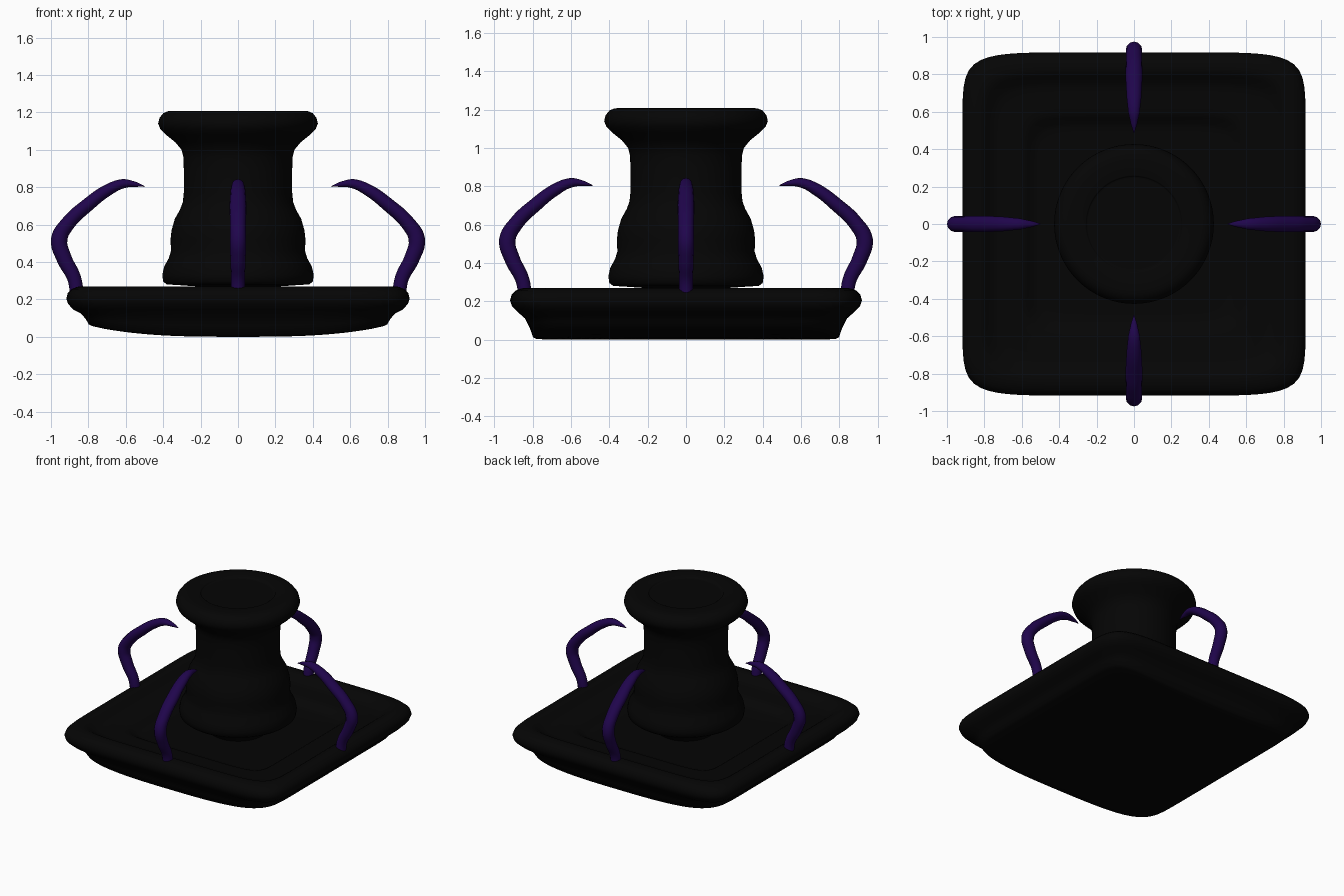
import bpy, bmesh, math
from mathutils import Matrix

cube = bpy.data.objects.get("Cube")
if cube:
    bpy.data.objects.remove(cube)


def make_material(name, rgb):
    mat = bpy.data.materials.new(name)
    mat.use_nodes = True
    mat.diffuse_color = (*rgb, 1)
    mat.node_tree.nodes["Principled BSDF"].inputs["Base Color"].default_value = (*rgb, 1)
    return mat


black = make_material("soft black", (0.0015, 0.0015, 0.0015))
purple = make_material("deep purple", (0.014, 0.0015, 0.072))


def add_object(name, mesh, mat):
    mesh.materials.clear()
    mesh.materials.append(mat)
    for poly in mesh.polygons:
        poly.use_smooth = True
    obj = bpy.data.objects.new(name, mesh)
    bpy.context.collection.objects.link(obj)
    return obj


def loft(name, outline, profile, mat, lift=None):
    """Skin scaled copies of an outline along a (scale, z) profile, with both ends capped."""
    bm = bmesh.new()
    rings = []
    for s, z in profile:
        rings.append([bm.verts.new((x * s, y * s, z + (lift(x * s, z) if lift else 0)))
                      for x, y in outline])
    n = len(outline)
    for a, b in zip(rings, rings[1:]):
        for i in range(n):
            j = (i + 1) % n
            bm.faces.new((a[i], a[j], b[j], b[i]))
    bm.faces.new(rings[0][::-1])
    bm.faces.new(rings[-1])
    mesh = bpy.data.meshes.new(name)
    bm.to_mesh(mesh)
    bm.free()
    return add_object(name, mesh, mat)


def soft_square_point(t):
    """Push a direction out to a rounded square that bulges a little to front and back."""
    c, s = math.cos(t), math.sin(t)
    lo, hi = 0.5, 2.0
    for _ in range(30):
        mid = (lo + hi) / 2
        if abs(c * mid) ** 7 + abs(s * mid) ** 13 < 1:
            lo = mid
        else:
            hi = mid
    return c * lo, s * lo


def angles(n):
    return [2 * math.pi * i / n for i in range(n)]


# Square tray with rounded rim and two steps down to the middle
def tray_lift(x, z):
    outer = abs(x) / 0.8
    return 0.06 * outer ** 3 * max(0, 1 - z / 0.14) if z < 0.14 else 0


tray_profile = [(0.02, 0), (0.2, 0), (0.4, 0), (0.6, 0), (0.72, 0), (0.78, 0.003), (0.798, 0.012),
                (0.815, 0.06), (0.84, 0.11), (0.88, 0.145), (0.908, 0.175), (0.918, 0.205),
                (0.91, 0.235), (0.89, 0.255), (0.86, 0.267), (0.83, 0.27), (0.81, 0.266),
                (0.79, 0.254), (0.76, 0.232), (0.735, 0.222), (0.7, 0.219), (0.62, 0.217),
                (0.59, 0.213), (0.57, 0.202), (0.54, 0.18), (0.52, 0.172), (0.48, 0.17),
                (0.3, 0.17), (0.05, 0.17)]
loft("tray", [soft_square_point(t) for t in angles(176)], tray_profile, black, tray_lift)

# Round waisted vase with flared lip and a shallow inset disc on top
vase_profile = [(0.2, 0.16), (0.2, 0.268), (0.3, 0.275), (0.38, 0.28),
                (0.4, 0.295), (0.405, 0.33), (0.395, 0.375), (0.37, 0.42), (0.358, 0.46),
                (0.361, 0.52), (0.355, 0.57), (0.338, 0.63), (0.31, 0.68), (0.295, 0.72),
                (0.29, 0.77), (0.29, 0.9), (0.292, 0.96), (0.302, 1.0), (0.335, 1.04),
                (0.385, 1.08), (0.415, 1.11), (0.427, 1.14), (0.42, 1.17), (0.4, 1.195),
                (0.375, 1.206), (0.35, 1.208), (0.26, 1.208), (0.256, 1.206), (0.254, 1.2),
                (0.25, 1.198), (0.24, 1.198), (0.05, 1.198)]
loft("vase", [(math.cos(t), math.sin(t)) for t in angles(64)], vase_profile, black)

# Curved claws, one in the middle of each side: reach, height, thickness
claw_path = [(0.86, 0.2, 0.036), (0.875, 0.31, 0.037), (0.93, 0.42, 0.041), (0.956, 0.52, 0.044),
             (0.91, 0.605, 0.039), (0.80, 0.708, 0.036), (0.70, 0.782, 0.032),
             (0.615, 0.818, 0.025), (0.55, 0.815, 0.014), (0.5, 0.804, 0.002)]
curve = bpy.data.curves.new("claw_path", "CURVE")
curve.dimensions = "3D"
curve.bevel_depth = 1
curve.bevel_resolution = 4
curve.resolution_u = 6
curve.use_fill_caps = True
spline = curve.splines.new("BEZIER")
spline.bezier_points.add(len(claw_path) - 1)
for point, (reach, height, thick) in zip(spline.bezier_points, claw_path):
    point.co = (reach, 0, height)
    point.radius = thick
    point.handle_left_type = point.handle_right_type = "AUTO"
source = bpy.data.objects.new("claw_source", curve)
bpy.context.collection.objects.link(source)
bpy.context.view_layer.update()
evaluated = source.evaluated_get(bpy.context.evaluated_depsgraph_get())
claw_mesh = bpy.data.meshes.new_from_object(evaluated)
bpy.data.objects.remove(source)

# The upper blade of each claw is wider than it is thick
for vert in claw_mesh.vertices:
    vert.co.y *= 1 + 0.25 * min(1, max(0, (vert.co.z - 0.55) / 0.15))

for i, side in enumerate(("left", "back", "right", "front")):
    mesh = claw_mesh.copy()
    mesh.transform(Matrix.Diagonal((1, 0.975, 1, 1)) @ Matrix.Rotation(i * math.pi / 2, 4, "Z"))
    add_object(side + "_claw", mesh, purple)
bpy.data.meshes.remove(claw_mesh)
